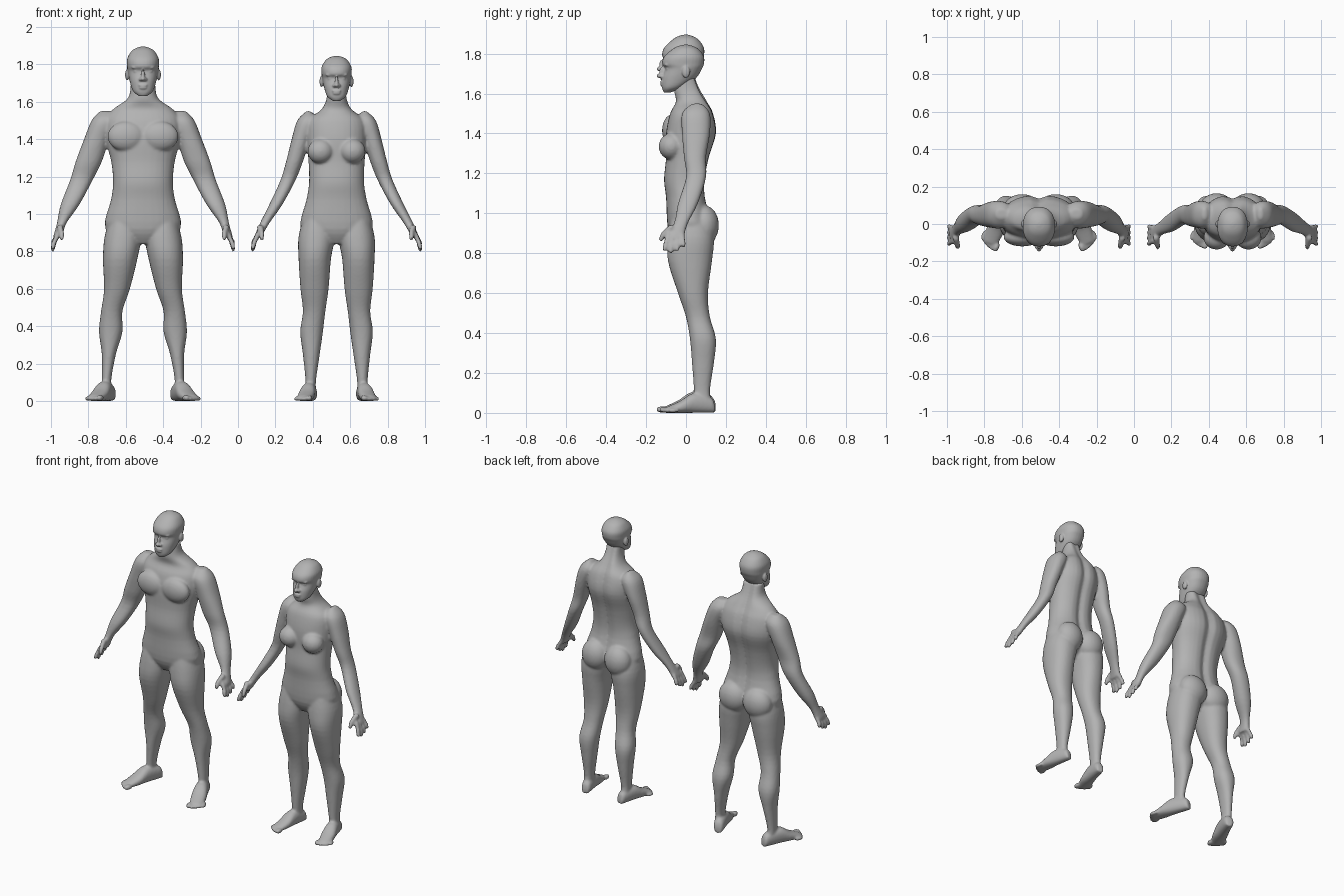
import bpy, bmesh, math
from mathutils import Matrix, Vector

cube = bpy.data.objects.get("Cube")
if cube:
    bpy.data.objects.remove(cube, do_unlink=True)

GREY = (0.45, 0.45, 0.45, 1)
grey = bpy.data.materials.new("neutral_grey")
grey.use_nodes = True
grey.diffuse_color = GREY
grey.node_tree.nodes["Principled BSDF"].inputs["Base Color"].default_value = GREY


def smooth_rows(rows, steps=4):
    """Pass a flowing curve through the cross-section rows."""
    points = [Vector(row) for row in rows]
    result = []
    for i, (start, end) in enumerate(zip(points, points[1:])):
        leave = (end - points[max(i - 1, 0)]) / 2
        arrive = (points[min(i + 2, len(points) - 1)] - start) / 2
        for k in range(steps):
            t = k / steps
            ease = t * t * (3 - 2 * t)
            bend = leave * t * (1 - t) ** 2 - arrive * t * t * (1 - t)
            result.append(start.lerp(end, ease) + bend)
    return result + [points[-1]]


def loft(bm, rows, matrix, groove=0, sides=32):
    """Skin over oval rings; each row is height, x low, x high, y low, y high."""
    rings = []
    for height, x_low, x_high, y_low, y_high in smooth_rows(rows):
        ring = []
        for k in range(sides):
            angle = math.tau * k / sides
            c, s = math.cos(angle), math.sin(angle)
            x = (x_low + x_high) / 2 + (x_high - x_low) / 2 * math.copysign(abs(c) ** 0.9, c)
            y = (y_low + y_high) / 2 + (y_high - y_low) / 2 * math.copysign(abs(s) ** 0.9, s)
            if s > 0:
                y -= groove * math.exp(-(x / 0.03) ** 2)
            ring.append(bm.verts.new(matrix @ Vector((x, y, height))))
        rings.append(ring)
    for low, high in zip(rings, rings[1:]):
        for k in range(sides):
            following = (k + 1) % sides
            bm.faces.new((low[k], low[following], high[following], high[k]))
    bm.faces.new(rings[0])
    bm.faces.new(rings[-1])


def blob(bm, centre, radii, matrix):
    shape = Matrix.Translation(centre) @ Matrix.Diagonal((*radii, 1))
    bmesh.ops.create_uvsphere(bm, u_segments=24, v_segments=16, radius=1, matrix=matrix @ shape)


def finger_segment(bm, start, end, radius, matrix):
    direction = end - start
    length = direction.length
    place = Matrix.Translation(start) @ direction.to_track_quat("Z", "Y").to_matrix().to_4x4()
    profile = ((-radius / 2, radius / 2), (0, radius), (length - radius / 2, radius * 0.8), (length, radius / 3))
    loft(bm, [(height, -r, r, -r, r) for height, r in profile], matrix @ place, sides=12)


def finish(bm, name, offset, voxel, rounds):
    """Fuse overlapping shapes into one smooth skin."""
    bmesh.ops.recalc_face_normals(bm, faces=bm.faces)
    mesh = bpy.data.meshes.new(name)
    bm.to_mesh(mesh)
    bm.free()
    mesh.materials.append(grey)
    obj = bpy.data.objects.new(name, mesh)
    bpy.context.collection.objects.link(obj)
    obj.location.x = offset
    fuse = obj.modifiers.new("fuse", "REMESH")
    fuse.mode = "VOXEL"
    fuse.voxel_size = voxel
    soften = obj.modifiers.new("soften", "SMOOTH")
    soften.factor = 0.5
    soften.iterations = rounds
    bpy.ops.object.select_all(action="DESELECT")
    obj.select_set(True)
    bpy.context.view_layer.objects.active = obj
    bpy.ops.object.convert(target="MESH")
    bpy.ops.object.shade_smooth_by_angle(angle=math.radians(60))


def add_hand(bm, palm_end, side):
    height, x_in, x_out, y_front, y_back = palm_end
    middle = (x_in + x_out) / 2
    # Four fingers fan out from the end of the palm
    for i, length in enumerate((0.08, 0.09, 0.08, 0.06)):
        across = i / 3
        fan = 0.03 * across - 0.02
        start = Vector((middle, y_front + 0.01 + across * (y_back - y_front - 0.02), height + 0.01))
        knuckle = start + Vector((0.02, fan / 2, -length / 2))
        tip = knuckle + Vector((0.01, fan / 2, -length / 2))
        finger_segment(bm, start, knuckle, 0.014, side)
        finger_segment(bm, knuckle, tip, 0.013, side)
    # Thumb
    root = Vector((middle - 0.01, y_front + 0.03, height + 0.05))
    joint = root + Vector((-0.01, -0.04, -0.03))
    finger_segment(bm, root, joint, 0.017, side)
    finger_segment(bm, joint, joint + Vector((0, -0.02, -0.04)), 0.014, side)


FOOT_LENGTH = (-0.06, -0.04, 0.05, 0.12, 0.19)
FOOT_HALF_WIDTH = (0.02, 0.03, 0.04, 0.045, 0.035)
FOOT_TOP = (0.04, 0.08, 0.1, 0.06, 0.03)


def add_foot(bm, ankle, turn, size, side):
    lateral = Vector((math.cos(turn), math.sin(turn), 0))
    forward = Vector((math.sin(turn), -math.cos(turn), 0))
    frame = Matrix((lateral, Vector((0, 0, 1)), forward)).transposed().to_4x4()
    place = side @ Matrix.Translation(ankle) @ frame @ Matrix.Scale(size, 4)
    loft(bm, [(s, -w, w, 0, top) for s, w, top in zip(FOOT_LENGTH, FOOT_HALF_WIDTH, FOOT_TOP)], place)
    for i in range(5):
        radius = 0.012 if i else 0.016
        blob(bm, (0.02 * i - 0.035, radius, 0.195 - 0.002 * i * i), (radius, radius, 0.028), place)


# Head sections from chin to crown, as fractions of the head's height
HEAD_LEVEL = (0, 0.1, 0.3, 0.5, 0.6, 0.75, 0.9, 0.97, 1)
HEAD_HALF_WIDTH = (0.02, 0.05, 0.067, 0.077, 0.08, 0.08, 0.06, 0.035, 0.01)
HEAD_FRONT = (0.11, 0.12, 0.12, 0.105, 0.12, 0.11, 0.07, 0.04, 0.01)
HEAD_BACK = (-0.08, -0.02, 0.05, 0.08, 0.09, 0.09, 0.065, 0.035, 0.01)


def add_head(name, offset, chin, height, widen):
    bm = bmesh.new()
    loft(bm, [(chin + level * height, -w * widen, w * widen, -front, back) for level, w, front, back
              in zip(HEAD_LEVEL, HEAD_HALF_WIDTH, HEAD_FRONT, HEAD_BACK)], Matrix())

    def feature(x, y, level, radii):
        for sign in ((1, -1) if x else (1,)):
            blob(bm, (x * widen * sign, y, chin + level * height), radii, Matrix())

    feature(0, -0.12, 0.42, (0.01, 0.015, 0.03))     # nose bridge
    feature(0, -0.13, 0.35, (0.013, 0.018, 0.012))   # nose tip
    feature(0.012, -0.12, 0.34, (0.01, 0.015, 0.01)) # nostrils
    feature(0, -0.12, 0.22, (0.025, 0.01, 0.007))    # upper lip
    feature(0, -0.12, 0.17, (0.02, 0.01, 0.008))     # lower lip
    feature(0.033, -0.087, 0.5, (0.016, 0.014, 0.01)) # eyes
    feature(0.034, -0.095, 0.58, (0.025, 0.014, 0.01)) # brows
    feature(0.08, 0, 0.43, (0.011, 0.02, 0.03))      # ears
    finish(bm, name + "_head", offset, voxel=0.005, rounds=3)


# Heights and depths shared by both figures
TORSO_HEIGHT = (0.84, 0.92, 1.08, 1.17, 1.28, 1.4, 1.5, 1.56, 1.62, 1.7)
TORSO_FRONT = (-0.05, -0.09, -0.1, -0.11, -0.1, -0.1, -0.08, -0.05, -0.06, -0.05)
TORSO_BACK = (0.06, 0.13, 0.1, 0.1, 0.12, 0.155, 0.14, 0.11, 0.08, 0.05)
ARM_HEIGHT = (1.55, 1.5, 1.4, 1.28, 1.18, 1.05, 0.95, 0.88)
ARM_FRONT = (0.03, -0.02, -0.02, -0.01, 0, -0.04, -0.06, -0.1)
ARM_BACK = (0.08, 0.12, 0.12, 0.1, 0.1, 0.06, 0.01, -0.01)
LEG_HEIGHT = (1, 0.88, 0.76, 0.6, 0.48, 0.37, 0.25, 0.11, 0.04)
LEG_FRONT = (-0.07, -0.09, -0.09, -0.04, 0, 0.02, 0.03, 0.04, 0.04)
LEG_BACK = (0.11, 0.14, 0.13, 0.11, 0.12, 0.15, 0.14, 0.12, 0.13)


def add_body(name, offset, torso_half, arm_in, arm_out, leg_in, leg_out, bulges, foot_turn, foot_size):
    bm = bmesh.new()
    torso = zip(TORSO_HEIGHT, torso_half, TORSO_FRONT, TORSO_BACK)
    loft(bm, [(height, -half, half, front, back) for height, half, front, back in torso], Matrix(), groove=0.02)
    arm = list(zip(ARM_HEIGHT, arm_in, arm_out, ARM_FRONT, ARM_BACK))
    leg = list(zip(LEG_HEIGHT, leg_in, leg_out, LEG_FRONT, LEG_BACK))
    for sign in (1, -1):
        side = Matrix.Diagonal((sign, 1, 1, 1))
        loft(bm, arm, side)
        add_hand(bm, arm[-1], side)
        loft(bm, leg, side)
        ankle = Vector(((leg_in[-1] + leg_out[-1]) / 2, 0.085, 0))
        add_foot(bm, ankle, foot_turn, foot_size, side)
        for centre, radii in bulges:
            blob(bm, centre, radii, side)
    finish(bm, name + "_body", offset, voxel=0.008, rounds=4)


add_body("broad_figure", -0.508,
         torso_half=(0.05, 0.2, 0.17, 0.16, 0.17, 0.2, 0.2, 0.16, 0.08, 0.065),
         arm_in=(0.17, 0.14, 0.18, 0.22, 0.27, 0.34, 0.41, 0.43),
         arm_out=(0.23, 0.275, 0.315, 0.36, 0.39, 0.44, 0.46, 0.48),
         leg_in=(0.03, 0.01, 0.03, 0.07, 0.11, 0.11, 0.145, 0.17, 0.16),
         leg_out=(0.17, 0.205, 0.214, 0.208, 0.224, 0.235, 0.22, 0.22, 0.22),
         bulges=[((0.09, 0.085, 0.93), (0.1, 0.075, 0.1)),     # buttocks
                 ((0.09, -0.07, 1.415), (0.1, 0.05, 0.08))],   # chest muscles
         foot_turn=0.36, foot_size=1.06)
add_head("broad_figure", -0.508, chin=1.63, height=0.265, widen=1.06)

add_body("slim_figure", 0.527,
         torso_half=(0.05, 0.19, 0.16, 0.147, 0.15, 0.16, 0.15, 0.08, 0.053, 0.05),
         arm_in=(0.14, 0.1, 0.14, 0.18, 0.22, 0.29, 0.36, 0.4),
         arm_out=(0.16, 0.21, 0.24, 0.27, 0.3, 0.36, 0.41, 0.44),
         leg_in=(0.03, 0.01, 0.03, 0.043, 0.06, 0.073, 0.09, 0.11, 0.11),
         leg_out=(0.17, 0.203, 0.203, 0.193, 0.18, 0.194, 0.18, 0.166, 0.17),
         bulges=[((0.085, 0.09, 0.94), (0.09, 0.075, 0.1)),    # buttocks
                 ((0.085, -0.073, 1.335), (0.07, 0.064, 0.066))],  # bust
         foot_turn=0.2, foot_size=0.98)
add_head("slim_figure", 0.527, chin=1.605, height=0.24, widen=1)
